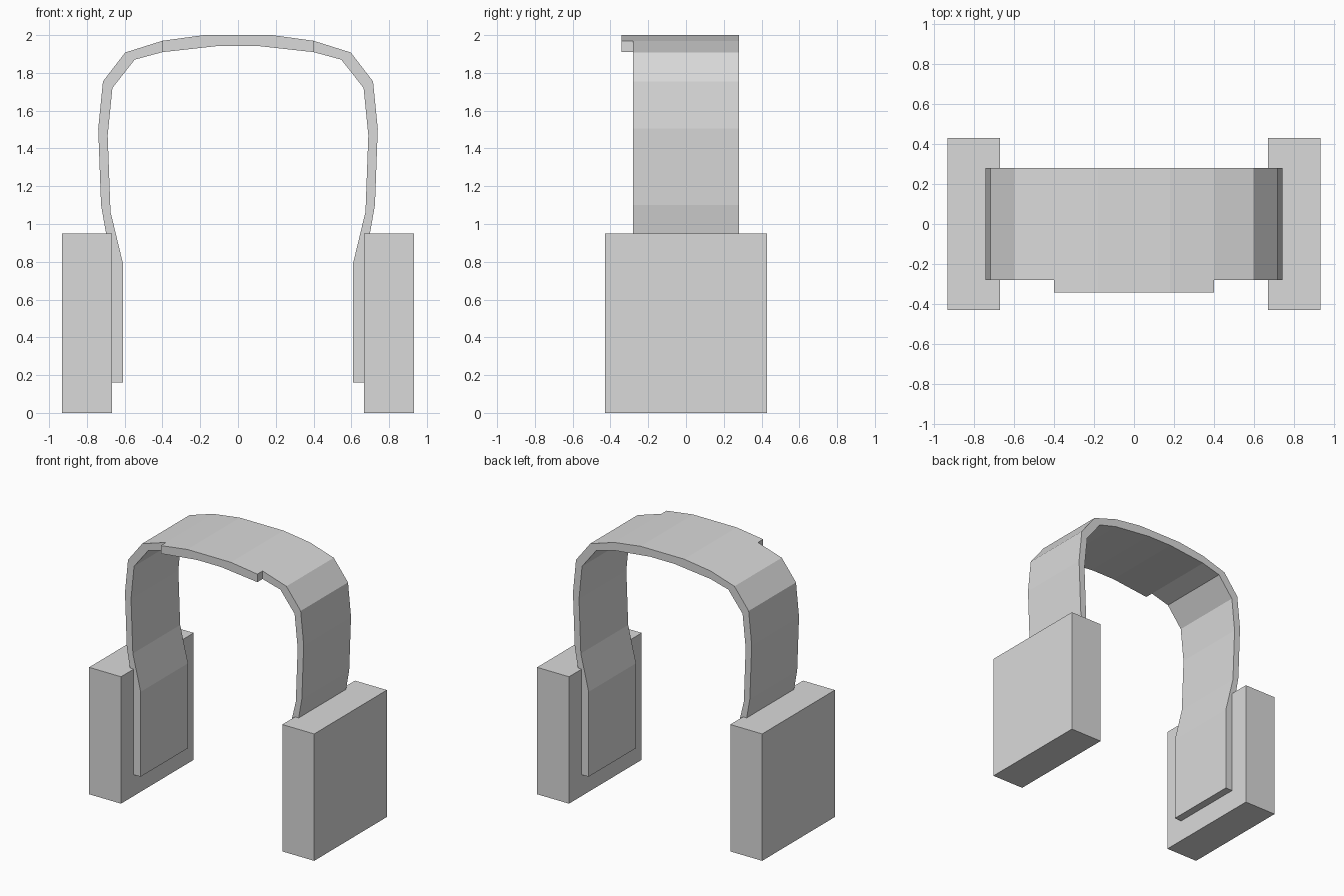
import bpy, bmesh

cube = bpy.data.objects.get("Cube")
if cube:
    bpy.data.objects.remove(cube, do_unlink=True)

grey = bpy.data.materials.new("light_grey")
grey.use_nodes = True
colour = (0.7, 0.7, 0.7, 1)
grey.diffuse_color = colour
grey.node_tree.nodes["Principled BSDF"].inputs["Base Color"].default_value = colour


def finish(name, bm):
    bmesh.ops.recalc_face_normals(bm, faces=bm.faces[:])
    mesh = bpy.data.meshes.new(name)
    bm.to_mesh(mesh)
    bm.free()
    mesh.materials.append(grey)
    obj = bpy.data.objects.new(name, mesh)
    bpy.context.collection.objects.link(obj)
    return obj


def extrude(bm, faces, dy):
    """Push faces along y, replacing them with walls and a new cap."""
    new = bmesh.ops.extrude_face_region(bm, geom=faces)["geom"]
    verts = [g for g in new if isinstance(g, bmesh.types.BMVert)]
    bmesh.ops.translate(bm, verts=verts, vec=(0, dy, 0))


# Ear cushions: plain rectangular blocks
for name, side in (("left_ear_pad", 1), ("right_ear_pad", -1)):
    bm = bmesh.new()
    bmesh.ops.create_cube(bm, size=1)
    bmesh.ops.scale(bm, vec=(0.264, 0.86, 0.95), verts=bm.verts[:])
    bmesh.ops.translate(bm, vec=(side * 0.8, 0, 0.475), verts=bm.verts[:])
    finish(name, bm)

# Headband: outer and inner half profile from crown to lower end, as (x, z)
outer = [(0.18, 2), (0.4, 1.97), (0.597, 1.908), (0.715, 1.755),
         (0.74, 1.505), (0.725, 1.1), (0.672, 0.8), (0.672, 0.16)]
inner = [(0.1, 1.943), (0.4, 1.91), (0.547, 1.87), (0.665, 1.72),
         (0.69, 1.47), (0.675, 1.065), (0.61, 0.795), (0.61, 0.16)]


def full(half):
    return [(-x, z) for x, z in reversed(half)] + half


bm = bmesh.new()
rows = [[bm.verts.new((x, -0.28, z)) for x, z in full(half)]
        for half in (outer, inner)]
strip = [bm.faces.new((rows[0][i], rows[0][i + 1], rows[1][i + 1], rows[1][i]))
         for i in range(len(rows[0]) - 1)]

# Front face stays at the strip; the band runs backwards from a copy of it
back = bmesh.ops.duplicate(bm, geom=strip + bm.edges[:] + bm.verts[:])["geom"]
back_verts = [g for g in back if isinstance(g, bmesh.types.BMVert)]
bmesh.ops.translate(bm, verts=back_verts, vec=(0, 0.56, 0))
rims = [e for e in bm.edges if e.is_boundary]
bmesh.ops.bridge_loops(bm, edges=rims)

# Forward lip along the crown
crown = [f for f in strip if all(abs(v.co.x) < 0.41 for v in f.verts)]
extrude(bm, crown, -0.062)
bmesh.ops.delete(bm, geom=[f for f in crown if f.is_valid], context='FACES_ONLY')
finish("headband", bm)
